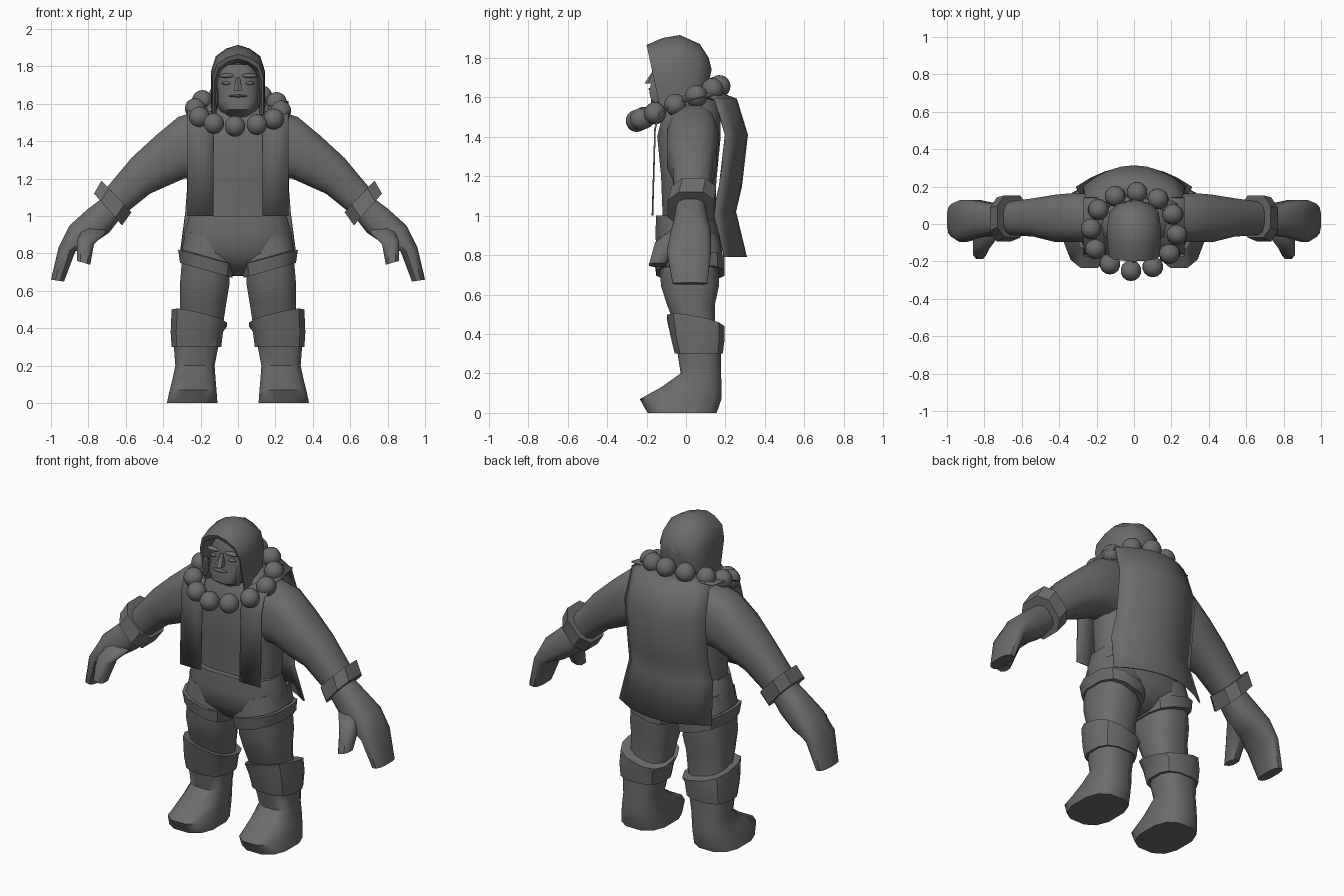
import bpy
import bmesh
from math import cos, sin, pi, radians
from mathutils import Vector

if "Cube" in bpy.data.objects:
    bpy.data.objects.remove(bpy.data.objects["Cube"], do_unlink=True)

GREY = (.15, .15, .15, 1)
grey = bpy.data.materials.new("plain grey")
grey.use_nodes = True
grey.diffuse_color = GREY
shader = next(node for node in grey.node_tree.nodes if node.type == 'BSDF_PRINCIPLED')
shader.inputs["Base Color"].default_value = GREY


def finish(name, bm, angle=45):
    """Turn a bmesh into a shaded object."""
    bmesh.ops.recalc_face_normals(bm, faces=bm.faces)
    mesh = bpy.data.meshes.new(name)
    bm.to_mesh(mesh)
    bm.free()
    mesh.materials.append(grey)
    obj = bpy.data.objects.new(name, mesh)
    bpy.context.collection.objects.link(obj)
    bpy.ops.object.select_all(action='DESELECT')
    obj.select_set(True)
    bpy.context.view_layer.objects.active = obj
    bpy.ops.object.shade_smooth_by_angle(angle=radians(angle))
    return obj


def skin(name, rows, closed=True, angle=45):
    """Bridge rows of points with quads; closed rows also get end caps."""
    bm = bmesh.new()
    rows = [[bm.verts.new(point) for point in row] for row in rows]
    for lower, upper in zip(rows, rows[1:]):
        strips = list(zip(lower, lower[1:], upper[1:], upper))
        if closed:
            strips.append((lower[-1], lower[0], upper[0], upper[-1]))
        for strip in strips:
            bm.faces.new(strip)
    if closed:
        bm.faces.new(rows[0])
        bm.faces.new(rows[-1])
    return finish(name, bm, angle)


def ring(start, end, front, back, tilt=0, sides=12, square=.75):
    """Rounded section between two (x, z) edges and two y limits."""
    a = Vector((start[0], front, start[1]))
    b = Vector((end[0], back, end[1]))
    across = Vector((b.x - a.x, 0, b.z - a.z)) / 2
    deep = Vector((0, (back - front) / 2, tilt))
    flat = cos(pi / sides) ** square

    def soft(value):
        return abs(value) ** square * (1 if value > 0 else -1)
    turns = [2 * pi * (i + .5) / sides for i in range(sides)]
    return [(a + b) / 2 + across * soft(cos(t)) / flat + deep * soft(sin(t)) for t in turns]


def level(z, inner, outer, front, back, **options):
    return ring((inner, z), (outer, z), front, back, **options)


def centred(z, width, front, back, **options):
    return level(z, -width, width, front, back, **options)


def pair(name, rows, angle=45):
    """Build a closed part on both sides of the body."""
    for side, label in ((1, "left_"), (-1, "right_")):
        skin(label + name, [[(side * p.x, p.y, p.z) for p in row] for row in rows], angle=angle)


def ball(name, place, size, segments=14):
    bm = bmesh.new()
    bmesh.ops.create_uvsphere(bm, u_segments=segments, v_segments=10, radius=1)
    bmesh.ops.scale(bm, vec=size, verts=bm.verts)
    bmesh.ops.translate(bm, vec=place, verts=bm.verts)
    finish(name, bm, 60)


def sheet(name, rows):
    """Thin cloth panel."""
    obj = skin(name, rows, closed=False, angle=60)
    thickness = obj.modifiers.new("thickness", 'SOLIDIFY')
    thickness.thickness = .008
    thickness.offset = 0


# Torso with neck, and the seat of the shorts
skin("torso", [
    centred(.95, .25, -.12, .14),
    centred(1.2, .265, -.13, .16),
    centred(1.4, .27, -.15, .18),
    centred(1.52, .26, -.12, .18),
    centred(1.58, .18, -.09, .16),
    centred(1.64, .1, -.07, .1)])
skin("shorts_seat", [
    centred(1, .26, -.155, .15),
    centred(.9, .29, -.16, .175),
    centred(.8, .29, -.15, .19),
    centred(.73, .17, -.1, .15),
    centred(.68, .05, -.03, .1)])

# Arms and bracers
pair("arm", [
    ring((.2, 1.2), (.22, 1.56), -.1, .16),
    ring((.29, 1.2), (.32, 1.53), -.1, .17),
    ring((.38, 1.16), (.44, 1.43), -.1, .16),
    ring((.47, 1.12), (.57, 1.31), -.07, .14),
    ring((.62, 1), (.72, 1.13), -.06, .12)])
pair("bracer", [
    ring((.57, 1.02), (.73, 1.19), -.08, .16, sides=8),
    ring((.62, .95), (.77, 1.12), -.1, .15, sides=8)], angle=30)

# Mitten hands with thumbs
pair("hand", [
    ring((.62, 1), (.72, 1.1), -.05, .1),
    ring((.69, .91), (.8, 1.04), -.06, .11),
    ring((.78, .85), (.9, .95), -.08, .13),
    ring((.87, .81), (.96, .83), -.1, .13),
    ring((.93, .65), (1, .66), -.07, .11)])
pair("thumb", [
    ring((.7, .92), (.82, .95), -.06, .04, sides=8),
    ring((.77, .85), (.86, .87), -.16, -.03, sides=8),
    ring((.79, .74), (.86, .76), -.19, -.1, sides=8)])

# Shorts legs with a raised, sloping hem
pair("shorts_leg", [
    ring((.02, .84), (.28, .92), -.14, .17),
    ring((.02, .74), (.3, .82), -.15, .19)])
pair("shorts_hem", [
    ring((.02, .74), (.32, .82), -.165, .2),
    ring((.03, .67), (.31, .75), -.155, .2)], angle=35)

# Thighs, boot cuffs and boots
pair("thigh", [
    level(.76, .05, .3, -.14, .17),
    level(.64, .045, .31, -.13, .17),
    level(.55, .06, .31, -.1, .15),
    level(.42, .08, .31, -.05, .15)])
pair("boot_cuff", [
    ring((.06, .42), (.355, .49), -.1, .2, tilt=-.03),
    level(.38, .08, .36, -.08, .2),
    level(.3, .09, .355, -.06, .19)], angle=35)
pair("boot", [
    level(.33, .1, .345, -.05, .18),
    level(.2, .125, .335, -.03, .18),
    level(.13, .12, .35, -.13, .185),
    level(.07, .115, .365, -.24, .185),
    level(0, .11, .38, -.2, .16)])

# Hanging front panels that run over the shoulders
path = [(-.17, 1), (-.157, 1.44), (-.13, 1.53), (-.02, 1.58), (.14, 1.61)]
for side, label in ((1, "left"), (-1, "right")):
    sheet(label + "_front_panel", [[(side * x, y, z) for x in (.13, .2, .27)] for y, z in path])

    # Eye, brow and side lock
    ball(label + "_eye", (side * .06, -.145, 1.71), (.027, .014, .009), 8)
    ball(label + "_brow", (side * .06, -.15, 1.75), (.045, .02, .012), 8)
    ball(label + "_side_lock", (side * .112, -.15, 1.63), (.01, .035, .06), 6)

# Back cape: height, half width, middle y; its edges curl forward
drape = [(1.63, .19, .15), (1.59, .26, .255), (1.41, .27, .31),
         (1.15, .27, .28), (1.02, .28, .25), (.79, .31, .305)]
steps = [i / 4 for i in range(-4, 5)]
sheet("cape", [[(width * t, mid - .11 * t * t, z) for t in steps] for z, width, mid in drape])

# Face with nose and mouth
skin("face", [
    centred(1.53, .06, -.12, .05),
    centred(1.57, .1, -.18, .05),
    centred(1.62, .113, -.18, .06),
    centred(1.7, .114, -.155, .06),
    centred(1.75, .112, -.16, .06),
    centred(1.81, .08, -.14, .05)])
skin("nose", [
    centred(1.67, .024, -.21, -.13, sides=6),
    centred(1.74, .01, -.165, -.13, sides=6)])
ball("mouth", (0, -.175, 1.642), (.05, .015, .007), 8)

# Hood of pointed arches: top y, half width, top height
half = [(1, 0), (1, .35), (1, .62), (.82, .84), (.42, .95)]
arch = half + [(0, 1)] + [(-x, h) for x, h in reversed(half)]
base = 1.54
hood = [(-.1, .11, 1.82), (-.19, .125, 1.84), (-.2, .136, 1.865), (-.12, .142, 1.9),
        (-.03, .145, 1.915), (.07, .132, 1.87), (.115, .1, 1.8), (.13, .05, 1.74)]


def arch_row(y, width, top):
    low = min(y, y * .65) if y > 0 else y * .65
    return [(width * x, low + (y - low) * h, base + h * (top - base)) for x, h in arch]


skin("hood", [arch_row(*section) for section in hood], closed=False)
skin("hood_back", [arch_row(.12, .09, 1.78), arch_row(.13, .05, 1.74)])

# Necklace of large beads, higher at the back
beads = 12
for i in range(beads):
    turn = 2 * pi * i / beads - pi / 2 - .07
    y = -.04 + .21 * sin(turn)
    ball("necklace_bead", (.23 * cos(turn), y, 1.585 + .42 * y), (.056, .056, .056))
